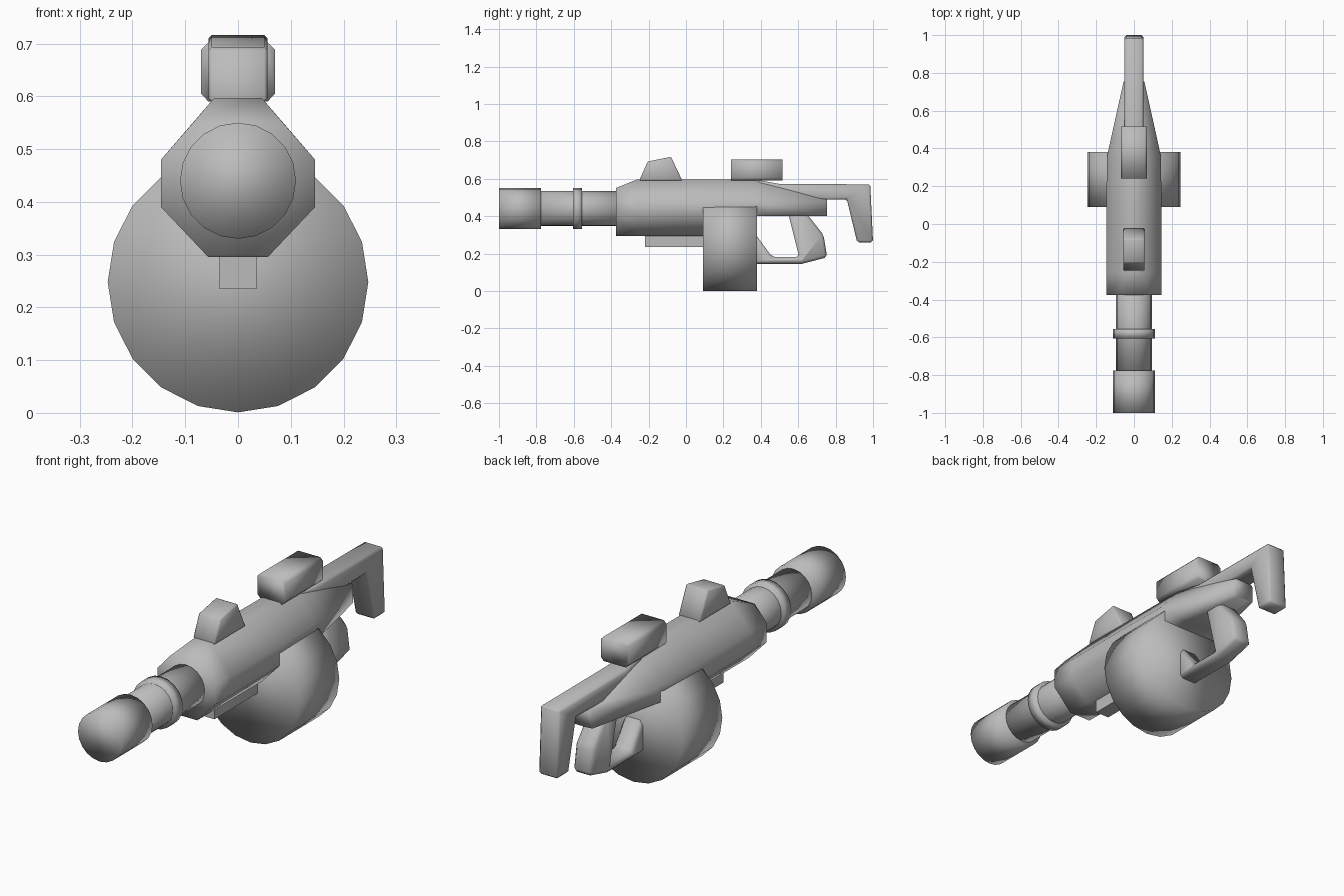
import bpy, bmesh, math
from mathutils import Vector

cube = bpy.data.objects.get("Cube")
if cube:
    bpy.data.objects.remove(cube, do_unlink=True)

# Single grey material
grey = bpy.data.materials.new("plain_grey")
grey.use_nodes = True
colour = (0.5, 0.5, 0.5, 1)
grey.diffuse_color = colour
grey.node_tree.nodes["Principled BSDF"].inputs["Base Color"].default_value = colour


def finish(name, bm, bevel=0, smooth=True):
    """Turn a bmesh into a shaded object, optionally with chamfered edges."""
    bmesh.ops.recalc_face_normals(bm, faces=bm.faces)
    if bevel:
        edges = [e for e in bm.edges if e.calc_face_angle(0) > 0.5]
        bmesh.ops.bevel(bm, geom=edges, offset=bevel, segments=1,
                        affect='EDGES', clamp_overlap=True)
    for f in bm.faces:
        f.smooth = smooth
    mesh = bpy.data.meshes.new(name)
    bm.to_mesh(mesh)
    bm.free()
    mesh.materials.append(grey)
    obj = bpy.data.objects.new(name, mesh)
    bpy.context.collection.objects.link(obj)
    return obj


def loft(name, rings, bevel=0, smooth=True):
    """Skin a list of closed rings and cap both ends."""
    bm = bmesh.new()
    loops = [[bm.verts.new(p) for p in ring] for ring in rings]
    n = len(loops[0])
    for a, b in zip(loops, loops[1:]):
        for i in range(n):
            j = (i + 1) % n
            bm.faces.new((a[i], a[j], b[j], b[i]))
    bm.faces.new(loops[0])
    bm.faces.new(loops[-1])
    return finish(name, bm, bevel, smooth)


def tube(name, y0, y1, radius, z, sides=20):
    angles = [2 * math.pi * i / sides for i in range(sides)]
    return loft(name, [[(radius * math.sin(a), y, z + radius * math.cos(a))
                        for a in angles] for y in (y0, y1)])


def plate(name, profile, half, bevel=0, smooth=True):
    """Extrude a side (y, z) profile across the width."""
    return loft(name, [[(x, y, z) for y, z in profile] for x in (-half, half)],
                bevel, smooth)


def section(y, top, top_w, high, side_w, low, bottom, bottom_w):
    """Mirrored eight-sided body section."""
    right = [(top_w, top), (side_w, high), (side_w, low), (bottom_w, bottom)]
    ring = right + [(-x, z) for x, z in reversed(right)]
    return [(x, y, z) for x, z in ring]


# Barrel, ring, muzzle and drum magazine
tube("barrel", -0.8, -0.3, 0.094, 0.44)
tube("barrel_ring", -0.605, -0.555, 0.11, 0.44)
tube("muzzle", -1.0, -0.775, 0.11, 0.44)
tube("drum_magazine", 0.09, 0.38, 0.247, 0.248)

# Faceted receiver tapering to the rear
loft("receiver", [
    section(-0.375, 0.55, 0.085, 0.48, 0.146, 0.39, 0.295, 0.056),
    section(-0.26, 0.597, 0.045, 0.48, 0.146, 0.39, 0.295, 0.056),
    section(0.12, 0.597, 0.045, 0.48, 0.146, 0.39, 0.295, 0.056),
    section(0.36, 0.595, 0.045, 0.48, 0.142, 0.402, 0.4, 0.06),
    section(0.44, 0.575, 0.045, 0.47, 0.125, 0.402, 0.4, 0.055),
    section(0.755, 0.497, 0.03, 0.48, 0.055, 0.402, 0.4, 0.03),
])

# Stock with a downward hook
plate("stock", [(0.38, 0.594), (0.5, 0.572), (0.985, 0.57), (1.0, 0.26),
                (0.915, 0.26), (0.86, 0.49), (0.4, 0.48)], 0.05, 0.01)

# Grip joined to the guard as one open loop
plate("grip_and_guard", [(0.545, 0.42), (0.64, 0.42), (0.735, 0.3),
                         (0.755, 0.18), (0.62, 0.145), (0.36, 0.145),
                         (0.36, 0.32), (0.46, 0.182), (0.605, 0.182)], 0.048, 0.014)

# Front sight, rear sight box and under rail
plate("front_sight", [(-0.25, 0.59), (-0.205, 0.692), (-0.08, 0.717), (-0.02, 0.59)],
      0.056, 0.006)
w = 0.07
corners = [(w - 0.014, 0.59), (w, 0.605), (w, 0.688), (w - 0.014, 0.702)]
outline = corners + [(-x, z) for x, z in reversed(corners)]
loft("rear_sight", [[(x, y, z) for x, z in outline] for y in (0.24, 0.515)])
plate("under_rail", [(-0.22, 0.235), (0.1, 0.235), (0.1, 0.32), (-0.22, 0.32)],
      0.035, smooth=False)
